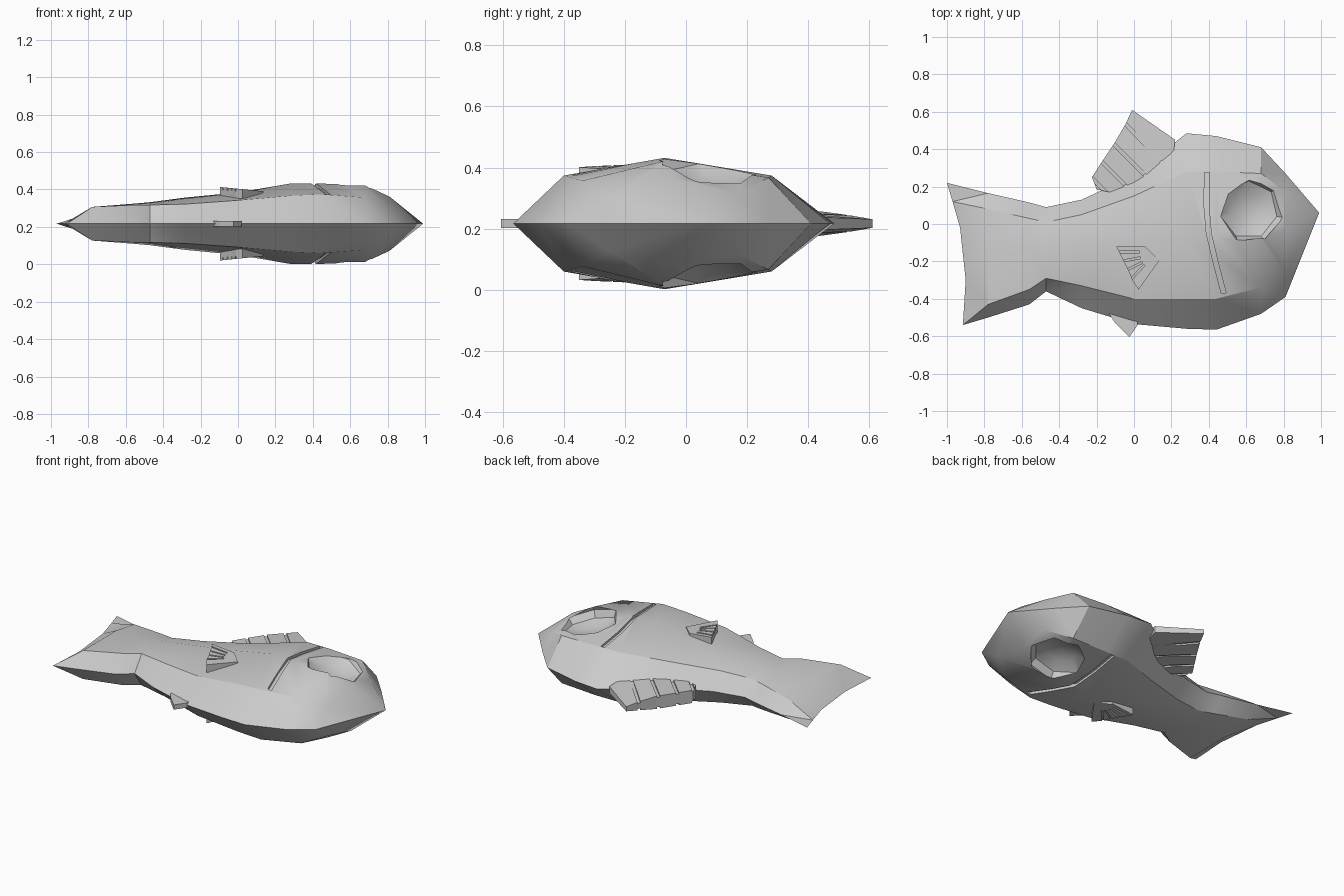
import bpy, bmesh, math
from mathutils import Vector, Matrix
from mathutils.bvhtree import BVHTree

MID = 0.217  # height of the symmetry plane

cube = bpy.data.objects.get("Cube")
if cube:
    bpy.data.objects.remove(cube, do_unlink=True)

grey = bpy.data.materials.new("stone grey")
grey.use_nodes = True
tone = (0.6, 0.6, 0.6, 1)
grey.diffuse_color = tone
grey.node_tree.nodes["Principled BSDF"].inputs["Base Color"].default_value = tone


def finish(name, bm):
    """Turn a bmesh into a named object."""
    bmesh.ops.remove_doubles(bm, verts=bm.verts, dist=0.0005)
    bmesh.ops.recalc_face_normals(bm, faces=bm.faces)
    mesh = bpy.data.meshes.new(name)
    bm.to_mesh(mesh)
    bm.free()
    mesh.materials.append(grey)
    obj = bpy.data.objects.new(name, mesh)
    bpy.context.collection.objects.link(obj)
    return obj


def loft(bm, rings):
    """Skin a list of closed rings and cap both ends."""
    rows = [[bm.verts.new(p) for p in ring] for ring in rings]
    n = len(rows[0])
    for a, b in zip(rows, rows[1:]):
        for i in range(n):
            j = (i + 1) % n
            bm.faces.new((a[i], a[j], b[j], b[i]))
    bm.faces.new(rows[0])
    bm.faces.new(rows[-1])


def body_ring(xs, ys, hs):
    """Eight-sided section: sharp belly and back ridges, three points per flank."""
    hs = (0, *hs, 0)
    near = [(x, y, MID + h) for x, y, h in zip(xs, ys, hs)]
    far = [(x, y, MID - h) for x, y, h in zip(xs, ys, hs)][3:0:-1]
    return near + far


# Body and tail: x, then y of belly, low flank, mid, high flank, back, then half widths
stations = [
    (-.78, (-.5, -.43, -.1, .08, .165), (.09, .09, .06)),
    (-.56, (-.43, -.35, -.12, .03, .115), (.1, .107, .08)),
    (-.47, (-.36, -.29, -.12, .01, .09), (.1, .115, .085)),
    (-.28, (-.45, -.33, -.11, .05, .13), (.105, .14, .1)),
    (0, (-.535, -.4, -.08, .15, .26), (.125, .167, .12)),
    (.28, (-.56, -.4, -.07, .28, .485), (.15, .215, .157)),
    (.44, (-.565, -.4, -.07, .28, .47), (.157, .215, .157)),
    (.68, (-.48, -.34, -.07, .27, .41), (.14, .205, .15)),
    (.81, (-.39, -.25, -.03, .17, .27), (.09, .145, .1)),
    (.99, (.06,) * 5, (0, 0, 0)),
]
bm = bmesh.new()
rings = [body_ring((-.915, -.9, -.93, -.97, -1), (-.54, -.3, -.02, .12, .22), (0, 0, 0))]
rings += [body_ring((x,) * 5, ys, hs) for x, ys, hs in stations]
loft(bm, rings)
bmesh.ops.remove_doubles(bm, verts=bm.verts, dist=0.0005)
bmesh.ops.dissolve_degenerate(bm, edges=bm.edges, dist=0.0001)
for f in [f for f in bm.faces if f.calc_area() < 1e-6]:
    bm.faces.remove(f)
# drop the flat cap faces left on the tail edge
tail_edge = {v for v in bm.verts if v.co.x < -.88}
for f in [f for f in bm.faces if set(f.verts) <= tail_edge]:
    bm.faces.remove(f)
bmesh.ops.triangulate(bm, faces=bm.faces)
surface = BVHTree.FromBMesh(bm)
body = finish("body", bm)


def flank(x, y, side):
    """Point on the body surface seen from one side."""
    hit = surface.ray_cast(Vector((x, y, MID + side)), Vector((0, 0, -side)))[0]
    return hit.z if hit else MID


def carve(target, cutter):
    cutter.hide_render = True
    cutter.hide_viewport = True
    mod = target.modifiers.new(cutter.name, "BOOLEAN")
    mod.operation = "DIFFERENCE"
    mod.solver = "EXACT"
    mod.object = cutter


# Eye sockets and gill slits, cut into both flanks
gill_path = [(.39, .275), (.387, .1), (.4, -.05), (.435, -.2), (.48, -.37)]
for side, label in ((1, "upper"), (-1, "lower")):
    bm = bmesh.new()
    place = (Matrix.Translation((.625, .075, MID + side * .193))
             @ Matrix.Rotation(side * .28, 4, "Y")
             @ Matrix.Diagonal((.185, .18, .085, 1)))
    bmesh.ops.create_uvsphere(bm, u_segments=7, v_segments=6, radius=1, matrix=place)
    carve(body, finish("eye_cutter_" + label, bm))

    bm = bmesh.new()
    rings = []
    for x, y in gill_path:
        z = flank(x, y, side)
        low, high = z - side * .014, z + side * .04
        rings.append([(x - .013, y, low), (x + .013, y, low),
                      (x + .013, y, high), (x - .013, y, high)])
    loft(bm, rings)
    carve(body, finish("gill_cutter_" + label, bm))


def plate(name, outline, low, high):
    """Solid plate; low and high give z at each outline point."""
    bm = bmesh.new()
    loft(bm, [[(x, y, f(x, y)) for x, y in outline] for f in (low, high)])
    return finish(name, bm)


def rib(bm, a, b, width, low, high):
    """Thin bar from a to b."""
    a, b = Vector(a), Vector(b)
    off = (b - a).orthogonal().normalized() * width / 2
    corners = [a - off, b - off, b + off, a + off]
    loft(bm, [[(p.x, p.y, f(p.x, p.y)) for p in corners] for f in (low, high)])


# Back fin: tapers to its tip, with grooves on both faces
def half(x, y):
    return max(.008, .04 - .14 * max(0, y - .42 + .5 * x))


back_outline = [(-.01, .61), (.22, .45), (.21, .37), (.05, .24), (-.13, .17),
                (-.2, .185), (-.225, .25), (-.17, .335), (-.1, .44), (-.045, .535)]
back_fin = plate("back_fin", back_outline,
                 lambda x, y: MID - half(x, y), lambda x, y: MID + half(x, y))
for side, label in ((1, "upper"), (-1, "lower")):
    bm = bmesh.new()
    for a, b in (((-.06, .55), (.15, .33)), ((-.13, .45), (.07, .25)),
                 ((-.19, .35), (-.04, .2)), ((-.24, .26), (-.15, .17))):
        rib(bm, a, b, .018, lambda x, y: MID + side * (half(x, y) - .01),
            lambda x, y: MID + side * .08)
    carve(back_fin, finish("back_fin_cutter_" + label, bm))

# Small belly fin
plate("belly_fin", [(-.14, -.47), (.02, -.48), (.02, -.54), (-.025, -.605), (-.1, -.53)],
      lambda x, y: MID - .015, lambda x, y: MID + .015)

# Side fins with fanned grooves
side_outline = [(-.095, -.12), (.06, -.12), (.135, -.195), (.025, -.35),
                (-.01, -.3), (-.03, -.25), (-.06, -.19)]
for side, label in ((1, "upper"), (-1, "lower")):
    top = lambda x, y: MID + side * (.187 - .1 * x)
    fin = plate("side_fin_" + label, side_outline,
                lambda x, y: MID + side * .13, top)
    bm = bmesh.new()
    for a, b in (((-.1, -.15), (.03, -.15)), ((-.07, -.2), (.035, -.18)),
                 ((-.055, -.255), (.045, -.205)), ((-.03, -.31), (.055, -.22))):
        rib(bm, a, b, .01, lambda x, y: top(x, y) - side * .014,
            lambda x, y: top(x, y) + side * .03)
    carve(fin, finish("side_fin_cutter_" + label, bm))

# Apply the cuts, then shade smooth with sharp edges kept
for obj in [o for o in bpy.context.collection.objects if o.modifiers]:
    deps = bpy.context.evaluated_depsgraph_get()
    mesh = bpy.data.meshes.new_from_object(obj.evaluated_get(deps))
    obj.modifiers.clear()
    obj.data = mesh
for cutter in [o for o in bpy.data.objects if "_cutter_" in o.name]:
    bpy.data.objects.remove(cutter, do_unlink=True)
bpy.ops.object.select_all(action="DESELECT")
body.select_set(True)
bpy.context.view_layer.objects.active = body
bpy.ops.object.shade_smooth_by_angle(angle=math.radians(30))
